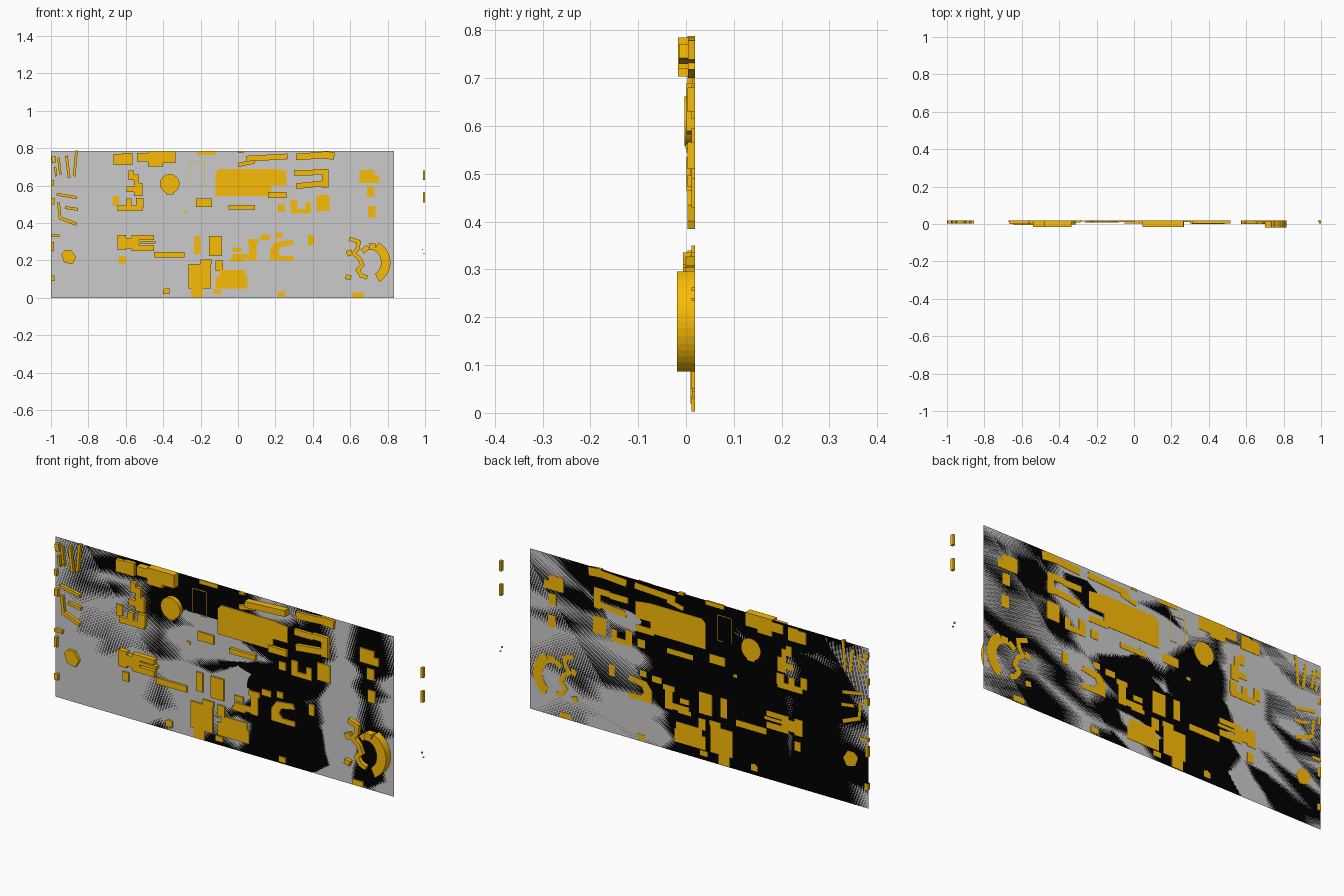
import bpy, bmesh
from math import sin, cos, radians, atan2, degrees, hypot

BACK = 0.019    # rear of the buildings, which rise towards -y
PLATE = 0.0175  # plane of the site plate


def material(name, colour):
    m = bpy.data.materials.new(name)
    m.diffuse_color = (*colour, 1)
    return m


gold = material("gold", (0.95, 0.5, 0.002))
black = material("black", (0.0, 0.0, 0.0))


def add_mesh(name, bm, mat=None):
    me = bpy.data.meshes.new(name)
    bm.to_mesh(me)
    bm.free()
    if mat:
        me.materials.append(mat)
    ob = bpy.data.objects.new(name, me)
    bpy.context.collection.objects.link(ob)


def make(name, polys):
    """Extrude (outline, height) pairs off the plate into one object."""
    bm = bmesh.new()
    for pts, h in polys:
        low = [bm.verts.new((x, BACK, z)) for x, z in pts]
        top = [bm.verts.new((x, BACK - h, z)) for x, z in pts]
        bm.faces.new(low)
        bm.faces.new(top[::-1])
        n = len(pts)
        for i in range(n):
            j = (i + 1) % n
            bm.faces.new((low[i], top[i], top[j], low[j]))
    bmesh.ops.recalc_face_normals(bm, faces=bm.faces)
    add_mesh(name, bm, gold)


def rect(x0, x1, z0, z1, h):
    return [(x0, z0), (x1, z0), (x1, z1), (x0, z1)], h


def bar(x, z, length, width, deg, h):
    c, s = cos(radians(deg)), sin(radians(deg))
    l, w = length / 2, width / 2
    return [(x + a * c - b * s, z + a * s + b * c)
            for a, b in ((-l, -w), (l, -w), (l, w), (-l, w))], h


def arc(cx, cz, r, a0, a1, n):
    return [(cx + r * cos(radians(a0 + (a1 - a0) * i / n)),
             cz + r * sin(radians(a0 + (a1 - a0) * i / n))) for i in range(n + 1)]


def sheet(name, mat, cuts, flip):
    """Flat plate; flip turns its normal to the back."""
    bm = bmesh.new()
    bm.faces.new([bm.verts.new((x, PLATE, z)) for x, z in rect(-1, 0.833, 0, 0.785, 0)[0]])
    if cuts:
        bmesh.ops.subdivide_edges(bm, edges=bm.edges[:], cuts=cuts, use_grid_fill=True)
    for v in bm.verts:
        v.co.y = PLATE
    if flip:
        bmesh.ops.reverse_faces(bm, faces=bm.faces)
    add_mesh(name, bm, mat)


# Site plate: grey face with a black lining in the same plane
sheet("site_plate", None, 0, False)
sheet("site_plate_lining", black, 12, True)

# Slim tilted blocks on the west edge
make("west_bars", [bar(*b) for b in (
    (-0.955, 0.705, 0.09, 0.013, 97, 0.016), (-0.91, 0.70, 0.12, 0.015, 97, 0.016),
    (-0.87, 0.715, 0.13, 0.014, 85, 0.016), (-0.985, 0.74, 0.035, 0.022, 95, 0.016),
    (-0.915, 0.545, 0.11, 0.015, -10, 0.016), (-0.89, 0.478, 0.07, 0.015, -8, 0.016),
    (-0.955, 0.465, 0.09, 0.015, 96, 0.016), (-0.905, 0.41, 0.09, 0.018, -22, 0.016),
    (-0.975, 0.675, 0.05, 0.012, 97, 0.016))])
make("west_edge_blocks", [rect(*b) for b in (
    (-1, -0.985, 0.60, 0.63, 0.016), (-1, -0.98, 0.50, 0.535, 0.016),
    (-1, -0.955, 0.325, 0.34, 0.016), (-1, -0.98, 0.09, 0.12, 0.016),
    (-1, -0.985, 0.25, 0.30, 0.016), (-0.87, -0.855, 0.775, 0.788, 0.016))])
make("west_hall", [([(-0.945, 0.235), (-0.93, 0.19), (-0.885, 0.18), (-0.865, 0.215),
                     (-0.89, 0.255), (-0.925, 0.255)], 0.016)])

# Row along the north edge
make("north_row", [rect(*b) for b in (
    (-0.665, -0.62, 0.71, 0.77, 0.018), (-0.62, -0.565, 0.71, 0.775, 0.018),
    (-0.54, -0.48, 0.73, 0.775, 0.034), (-0.48, -0.40, 0.703, 0.785, 0.036),
    (-0.40, -0.335, 0.72, 0.785, 0.036), (-0.22, -0.12, 0.765, 0.785, 0.008),
    (0.0, 0.03, 0.775, 0.785, 0.015))])
make("north_bars", [bar(*b) for b in (
    (0.15, 0.75, 0.21, 0.03, 3, 0.034), (0.245, 0.755, 0.04, 0.03, 5, 0.034),
    (0.38, 0.758, 0.14, 0.035, 4, 0.015), (0.48, 0.762, 0.07, 0.04, -5, 0.015),
    (0.045, 0.72, 0.09, 0.022, 12, 0.015))])

# Round hall with its entrance tab
make("round_hall", [(arc(-0.365, 0.61, 0.052, 0, 352.5, 47), 0.022),
                    rect(-0.385, -0.345, 0.553, 0.575, 0.020)])

# North-west cluster
make("northwest_cluster", [rect(*b) for b in (
    (-0.585, -0.555, 0.63, 0.68, 0.018), (-0.555, -0.53, 0.60, 0.66, 0.018),
    (-0.595, -0.55, 0.565, 0.595, 0.018), (-0.555, -0.51, 0.545, 0.615, 0.018),
    (-0.67, -0.635, 0.49, 0.545, 0.007), (-0.645, -0.51, 0.465, 0.495, 0.018),
    (-0.60, -0.57, 0.49, 0.53, 0.018), (-0.545, -0.505, 0.48, 0.535, 0.018))])

# Thin walled court
make("court_frame", [rect(*b) for b in (
    (-0.26, -0.257, 0.61, 0.73, 0.005), (-0.183, -0.18, 0.61, 0.73, 0.005),
    (-0.255, -0.185, 0.73, 0.733, 0.005), (-0.215, -0.185, 0.605, 0.608, 0.005))])

# Large central hall
make("central_hall", [([(-0.12, 0.545), (0.18, 0.545), (0.18, 0.60), (0.26, 0.60),
                        (0.26, 0.68), (0.18, 0.69), (-0.10, 0.69), (-0.12, 0.67)], 0.007)])
make("central_blocks", [rect(*b) for b in (
    (0.16, 0.26, 0.535, 0.567, 0.016), (-0.05, 0.09, 0.472, 0.497, 0.016),
    (-0.225, -0.14, 0.487, 0.53, 0.010), (-0.29, -0.27, 0.45, 0.465, 0.005))])

# Angled blocks north-east of the hall
make("northeast_blocks", [rect(*b) for b in (
    (0.30, 0.40, 0.655, 0.685, 0.015), (0.45, 0.485, 0.59, 0.69, 0.018),
    (0.40, 0.45, 0.66, 0.69, 0.015), (0.42, 0.49, 0.465, 0.55, 0.008),
    (0.28, 0.39, 0.45, 0.475, 0.008), (0.28, 0.315, 0.475, 0.525, 0.008),
    (0.36, 0.39, 0.475, 0.51, 0.008), (0.21, 0.25, 0.46, 0.50, 0.007),
    (0.65, 0.755, 0.615, 0.655, 0.008), (0.65, 0.73, 0.655, 0.685, 0.008),
    (0.69, 0.73, 0.54, 0.595, 0.008), (0.695, 0.735, 0.43, 0.49, 0.008),
    (0.375, 0.405, 0.28, 0.335, 0.008))]
    + [bar(0.385, 0.605, 0.15, 0.03, 6, 0.018)])

# South-west complex with side notches
make("southwest_complex", [([(-0.645, 0.255), (-0.60, 0.255), (-0.60, 0.265), (-0.57, 0.265),
    (-0.57, 0.25), (-0.45, 0.25), (-0.45, 0.28), (-0.53, 0.28), (-0.53, 0.29), (-0.44, 0.29),
    (-0.44, 0.305), (-0.53, 0.305), (-0.53, 0.31), (-0.45, 0.31), (-0.45, 0.335),
    (-0.57, 0.335), (-0.57, 0.32), (-0.60, 0.32), (-0.60, 0.335), (-0.645, 0.335)], 0.025),
    rect(-0.45, -0.285, 0.215, 0.245, 0.012), rect(-0.635, -0.60, 0.18, 0.225, 0.008),
    ([(-0.40, 0.02), (-0.365, 0.02), (-0.365, 0.05), (-0.385, 0.055), (-0.40, 0.045)], 0.01)])

# South centre blocks
make("south_blocks", [rect(*b) for b in (
    (-0.235, -0.20, 0.235, 0.33, 0.007), (-0.155, -0.085, 0.225, 0.33, 0.010),
    (-0.265, -0.145, 0.05, 0.18, 0.010), (-0.20, -0.14, 0.18, 0.205, 0.010),
    (-0.12, -0.08, 0.145, 0.20, 0.010), (-0.12, 0.05, 0.05, 0.115, 0.007),
    (-0.10, 0.04, 0.115, 0.15, 0.007), (-0.25, -0.19, 0.003, 0.05, 0.006),
    (-0.13, -0.09, 0.02, 0.045, 0.006), (0.05, 0.11, 0.29, 0.315, 0.008),
    (-0.04, 0.03, 0.195, 0.215, 0.008), (0.06, 0.10, 0.20, 0.30, 0.008),
    (-0.03, 0.02, 0.245, 0.27, 0.008), (-0.03, 0.06, 0.205, 0.235, 0.008),
    (0.12, 0.17, 0.31, 0.34, 0.008), (0.20, 0.235, 0.32, 0.35, 0.008),
    (0.21, 0.25, 0.008, 0.035, 0.007), (0.61, 0.67, 0.003, 0.03, 0.007))])
make("south_court", [([(0.17, 0.20), (0.30, 0.20), (0.30, 0.225), (0.23, 0.225),
    (0.215, 0.245), (0.225, 0.27), (0.30, 0.285), (0.29, 0.31), (0.20, 0.30),
    (0.17, 0.26)], 0.008)])

# Curved block and winding chain in the south-east
make("curved_block", [(arc(0.695, 0.19, 0.12, 62, -60, 16)
                       + arc(0.69, 0.19, 0.075, -55, 60, 16), 0.038),
                      rect(0.70, 0.735, 0.255, 0.29, 0.038)])
path = ((0.60, 0.315), (0.645, 0.30), (0.64, 0.265), (0.62, 0.235), (0.65, 0.21),
        (0.665, 0.175), (0.64, 0.15), (0.66, 0.12), (0.685, 0.11))
make("winding_chain", [bar((x + u) / 2, (z + v) / 2, hypot(u - x, v - z) + 0.012, 0.022,
                           degrees(atan2(v - z, u - x)), 0.02)
                       for (x, z), (u, v) in zip(path, path[1:])]
     + [bar(0.59, 0.11, 0.03, 0.025, -15, 0.02), bar(0.595, 0.24, 0.03, 0.03, 20, 0.02),
        bar(0.68, 0.26, 0.04, 0.028, 40, 0.02)])

# Detached slivers east of the plate
make("east_slivers", [rect(*b) for b in (
    (0.988, 1.0, 0.63, 0.68, 0.016), (0.988, 1.0, 0.51, 0.565, 0.016),
    (0.985, 0.99, 0.255, 0.262, 0.008), (0.993, 0.997, 0.235, 0.24, 0.008))])
